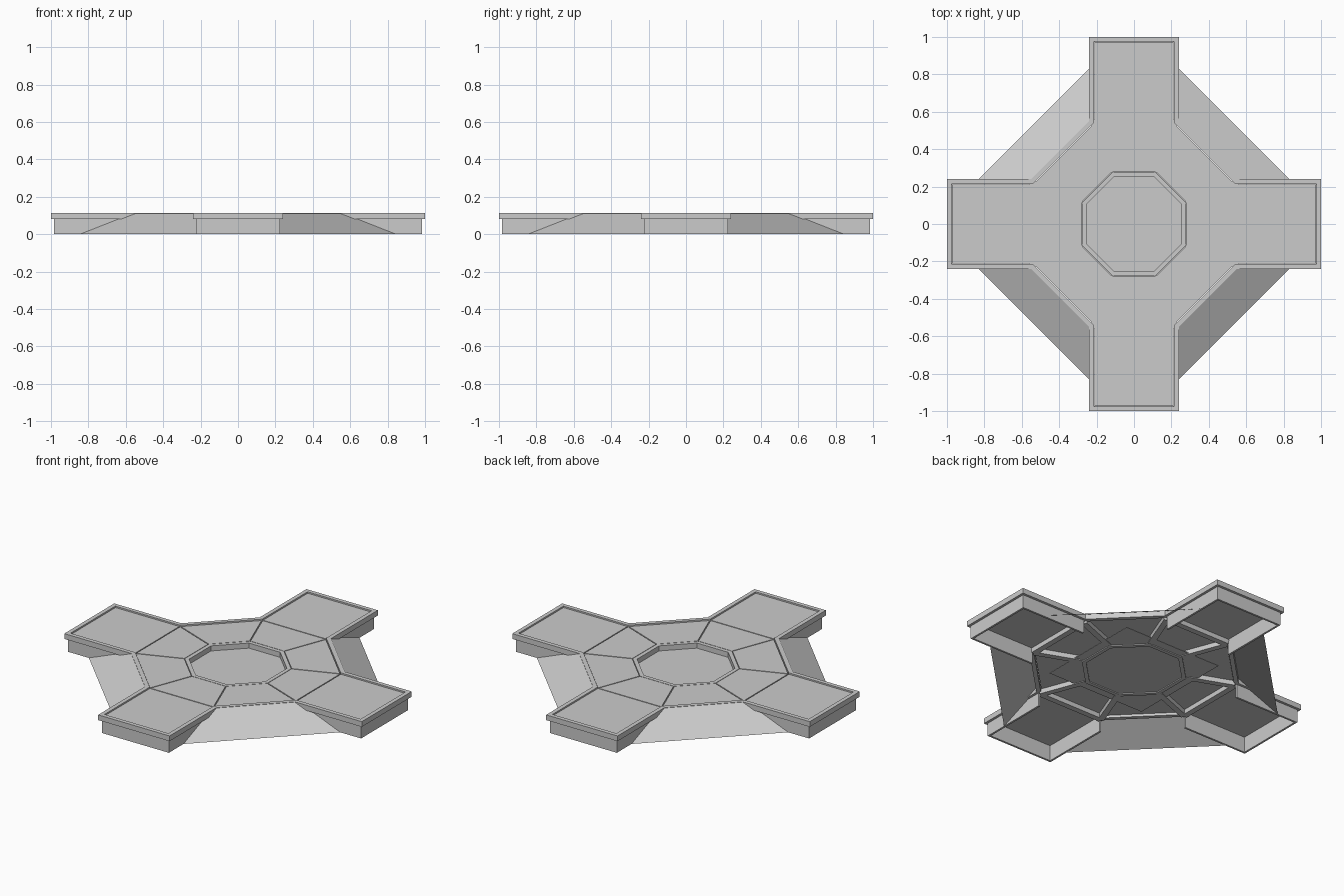
import bpy, math
from mathutils import Vector, Matrix

cube = bpy.data.objects.get("Cube")
if cube:
    bpy.data.objects.remove(cube, do_unlink=True)

grey = bpy.data.materials.new("plain_grey")
grey.use_nodes = True
COLOUR = (0.6, 0.6, 0.6, 1)
grey.diffuse_color = COLOUR
grey.node_tree.nodes["Principled BSDF"].inputs["Base Color"].default_value = COLOUR

TIP, HALF, NECK = 1.0, 0.24, 0.55      # arm end, arm half width, arm root
WALL_TIP, WALL_HALF = 0.985, 0.225     # walls set in under the rim
OCT, OCT_SIDE = 0.255, 0.105           # pit apothem and half side


def make(name, verts, faces):
    mesh = bpy.data.meshes.new(name)
    mesh.from_pydata(verts, [], faces)
    mesh.update()
    mesh.materials.append(grey)
    obj = bpy.data.objects.new(name, mesh)
    bpy.context.collection.objects.link(obj)
    return obj


def turned(points):
    """Repeat 2D points around the four quarters."""
    return [Matrix.Rotation(q * math.pi / 2, 2) @ Vector(p) for q in range(4) for p in points]


def slab(name, outline, z0, z1):
    """Solid plate from a counter-clockwise outline."""
    n = len(outline)
    verts = [(p[0], p[1], z) for z in (z0, z1) for p in outline]
    sides = [(i, (i + 1) % n, n + (i + 1) % n, n + i) for i in range(n)]
    return make(name, verts, sides + [tuple(reversed(range(n))), tuple(range(n, 2 * n))])


def frame(name, outer, inner, z0, z1):
    """Solid closed border between two matching outlines."""
    n = len(outer)
    loops = ((outer, z0), (outer, z1), (inner, z1), (inner, z0))
    verts = [(p[0], p[1], z) for loop, z in loops for p in loop]
    faces = []
    for k in range(4):
        a, b = k * n, (k + 1) % 4 * n
        faces += [(a + i, a + (i + 1) % n, b + (i + 1) % n, b + i) for i in range(n)]
    return make(name, verts, faces)


def bar(name, a, b, width, z0, z1):
    a, b = Vector(a), Vector(b)
    d = (b - a).normalized() * width / 2
    s = Vector((-d.y, d.x))
    return slab(name, [a - s, b - s, b + s, a + s], z0, z1)


def shrink(points, gap):
    """Move every side of a convex outline inwards."""
    pts = [Vector(p) for p in points]
    result = []
    for i, p in enumerate(pts):
        u = (p - pts[i - 1]).normalized()
        v = (pts[(i + 1) % len(pts)] - p).normalized()
        nu, nv = Vector((-u.y, u.x)), Vector((-v.y, v.x))
        result.append(p + (nu + nv) * gap / (1 + nu.dot(nv)))
    return result


def cross(tip, half, neck):
    return turned([(tip, -half), (tip, half), (neck, half), (half, neck)])


# Raised rim around the whole cross
rim_half, rim_neck = HALF - 0.025, NECK - 0.01
frame("rim", cross(TIP, HALF, NECK), cross(TIP - 0.025, rim_half, rim_neck), 0.08, 0.112)

# Central pit: square floor and eight-sided surround
octagon = turned([(OCT, -OCT_SIDE), (OCT, OCT_SIDE)])
slab("pit_floor", [(-0.33, -0.33), (0.33, -0.33), (0.33, 0.33), (-0.33, 0.33)], 0.07, 0.074)
frame("pit_surround", [p * 1.09 for p in octagon], octagon, 0.064, 0.105)

inner = [p * 1.09 for p in octagon]
root = turned([(rim_neck, -rim_half), (rim_neck, rim_half)])

# Deck panels around the pit, with spokes beneath the joints
for i in range(8):
    j = (i + 1) % 8
    panel = shrink([inner[i], root[i], root[j], inner[j]], 0.003)
    slab(f"deck_panel_{i + 1}", panel, 0.094, 0.105)
    bar(f"spoke_{i + 1}", inner[i], root[i], 0.035, 0.066, 0.097)

# Arms: panel, root beam, end wall, two side walls and the neighbouring ramp
for q in range(4):
    turn = Matrix.Rotation(q * math.pi / 2, 2)

    def at(x, y):
        return turn @ Vector((x, y))

    tip = TIP - 0.025
    panel = [at(rim_neck, -rim_half), at(tip, -rim_half), at(tip, rim_half), at(rim_neck, rim_half)]
    slab(f"arm_panel_{q + 1}", shrink(panel, 0.003), 0.094, 0.105)
    bar(f"arm_root_beam_{q + 1}", at(rim_neck, -rim_half), at(rim_neck, rim_half), 0.035, 0.066, 0.097)
    bar(f"arm_end_wall_{q + 1}", at(WALL_TIP - 0.006, -WALL_HALF), at(WALL_TIP - 0.006, WALL_HALF),
        0.012, 0, 0.085)
    for side in (-1, 1):
        y = side * (WALL_HALF - 0.006)
        bar(f"arm_side_wall_{q + 1}_{'left' if side > 0 else 'right'}",
            at(NECK, y), at(WALL_TIP, y), 0.012, 0, 0.085)
    foot, top = 0.845, NECK + 0.015
    corners = [(foot, WALL_HALF, 0), (WALL_HALF, foot, 0),
               (WALL_HALF, top, 0.11), (top, WALL_HALF, 0.11)]
    make(f"ramp_{q + 1}", [(*at(x, y), z) for x, y, z in corners], [(0, 1, 2, 3)])
